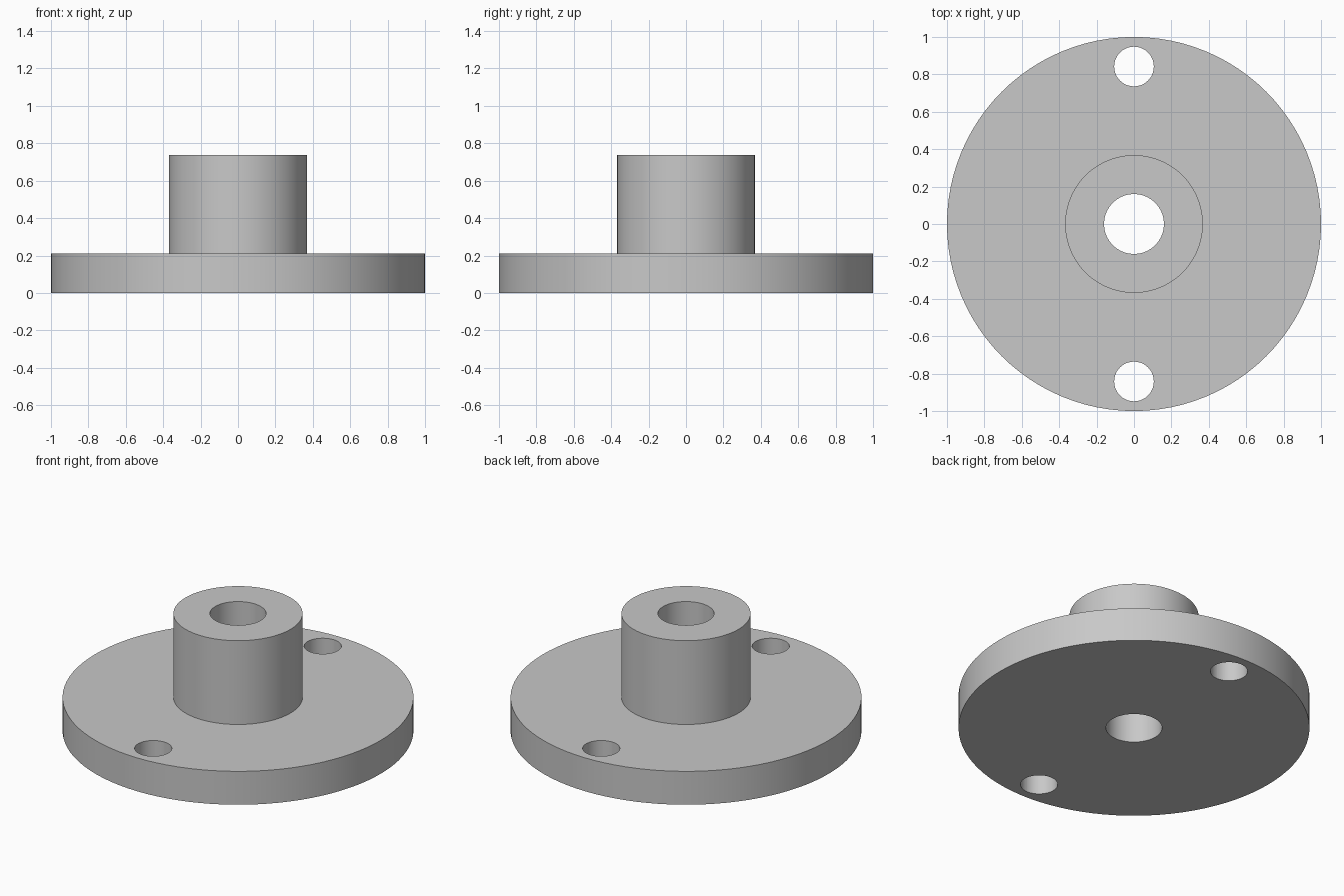
import bpy
import bmesh
import math

cube = bpy.data.objects.get("Cube")
if cube:
    bpy.data.objects.remove(cube, do_unlink=True)

# Main dimensions
FLANGE_R, FLANGE_H = 1.0, 0.21
HUB_R, HUB_H = 0.368, 0.737
BORE_R = 0.16
BOLT_R, BOLT_Y = 0.106, 0.842
SEGMENTS = 96

# Plain grey metal
grey = bpy.data.materials.new("grey metal")
grey.use_nodes = True
colour = (0.58, 0.58, 0.58, 1.0)
grey.diffuse_color = colour
grey.node_tree.nodes["Principled BSDF"].inputs["Base Color"].default_value = colour


def lathe(name, profile):
    """Revolve a closed (radius, height) profile about the z axis."""
    bm = bmesh.new()
    verts = [bm.verts.new((r, 0, z)) for r, z in profile]
    edges = [bm.edges.new((a, b)) for a, b in zip(verts, verts[1:] + verts[:1])]
    bmesh.ops.spin(bm, geom=verts + edges, cent=(0, 0, 0), axis=(0, 0, 1),
                   angle=math.tau, steps=SEGMENTS, use_merge=True)
    bmesh.ops.remove_doubles(bm, verts=bm.verts, dist=0.0001)
    bmesh.ops.recalc_face_normals(bm, faces=bm.faces)
    mesh = bpy.data.meshes.new(name)
    bm.to_mesh(mesh)
    bm.free()
    mesh.materials.append(grey)
    obj = bpy.data.objects.new(name, mesh)
    bpy.context.collection.objects.link(obj)
    return obj


def select_only(obj):
    bpy.ops.object.select_all(action='DESELECT')
    obj.select_set(True)
    bpy.context.view_layer.objects.active = obj


# Flange and hub in one piece, with the bore through the middle
body = lathe("flanged_hub", [
    (BORE_R, 0), (FLANGE_R, 0), (FLANGE_R, FLANGE_H),
    (HUB_R, FLANGE_H), (HUB_R, HUB_H), (BORE_R, HUB_H)])

# Bolt holes at the front and back of the flange
for side in (-1, 1):
    bpy.ops.mesh.primitive_cylinder_add(vertices=48, radius=BOLT_R, depth=1,
                                        location=(0, side * BOLT_Y, 0))
    cutter = bpy.context.object
    cutter.name = "bolt_hole_cutter"
    cutter.hide_render = True
    cutter.data.materials.append(grey)
    select_only(body)
    cut = body.modifiers.new("bolt_hole", 'BOOLEAN')
    cut.operation = 'DIFFERENCE'
    cut.solver = 'EXACT'
    cut.object = cutter
    bpy.ops.object.modifier_apply(modifier=cut.name)
    bpy.data.objects.remove(cutter, do_unlink=True)

# Smooth round walls, crisp rims
select_only(body)
bpy.ops.object.shade_smooth_by_angle(angle=math.radians(30))
